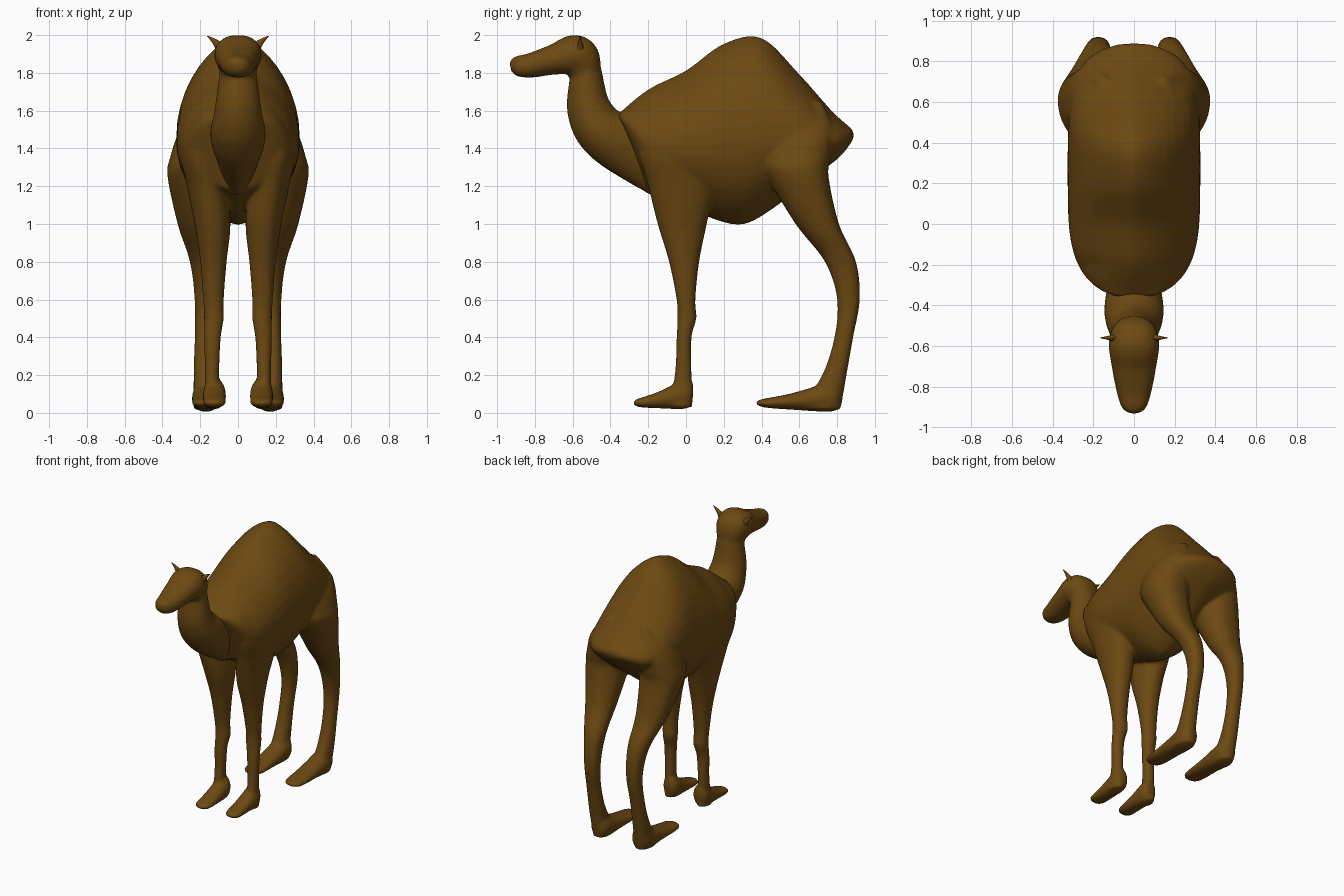
import bpy
import bmesh
import math
from mathutils import Vector

cube = bpy.data.objects.get("Cube")
if cube:
    bpy.data.objects.remove(cube)

# One coat colour for the whole animal
coat = bpy.data.materials.new("brown_coat")
coat.use_nodes = True
colour = (.15, .066, .006, 1)
coat.diffuse_color = colour
coat.node_tree.nodes["Principled BSDF"].inputs["Base Color"].default_value = colour


def spline(rows, steps=8):
    """Smooth a list of stations with a Catmull-Rom curve."""
    rows = [Vector(row) for row in rows]
    last = len(rows) - 1
    result = []
    for i in range(last):
        before, start = rows[max(i - 1, 0)], rows[i]
        end, after = rows[i + 1], rows[min(i + 2, last)]
        leaving, arriving = (end - before) / 2, (after - start) / 2
        for k in range(steps):
            t = k / steps
            blend = t * t * (3 - 2 * t)
            result.append(start.lerp(end, blend)
                          + leaving * (t * (1 - t) ** 2)
                          - arriving * (t * t * (1 - t)))
    return result + [rows[last]]


def fractions(count):
    """Numbers from zero to one, packed closer toward both ends."""
    return [(1 - math.cos(math.pi * k / count)) / 2 for k in range(count + 1)]


def loft(name, stations, middle=.5, power=1, side=1, sides=40):
    """Skin rings given as two opposite (y, z) edges and an inner and outer x."""
    bm = bmesh.new()
    rings = []
    for upper, lower, inner, outer in stations:
        top, bottom = Vector((0, *upper)), Vector((0, *lower))
        centre = bottom.lerp(top, middle)
        ring = []
        for k in range(sides):
            angle = math.tau * k / sides
            along, across = math.cos(angle), math.sin(angle)
            across = math.copysign(abs(across) ** power, across)
            reach = top - centre if along > 0 else centre - bottom
            point = centre + reach * along
            point.x = side * ((inner + outer) / 2 + across * (outer - inner) / 2)
            ring.append(bm.verts.new(point))
        rings.append(ring)
    for low, high in zip(rings, rings[1:]):
        for k in range(sides):
            following = (k + 1) % sides
            bm.faces.new((low[k], low[following], high[following], high[k]))
    bm.faces.new(rings[0])
    bm.faces.new(rings[-1])
    bmesh.ops.recalc_face_normals(bm, faces=bm.faces)
    mesh = bpy.data.meshes.new(name)
    bm.to_mesh(mesh)
    bm.free()
    mesh.materials.append(coat)
    mesh.shade_smooth()
    part = bpy.data.objects.new(name, mesh)
    bpy.context.collection.objects.link(part)
    return part


def fuse(name, parts):
    """Join overlapping parts into one skin with softened seams."""
    whole = parts[0]
    with bpy.context.temp_override(active_object=whole, object=whole,
                                   selected_objects=parts,
                                   selected_editable_objects=parts):
        bpy.ops.object.join()
    whole.name = name
    skin = whole.modifiers.new("skin", "REMESH")
    skin.mode = "VOXEL"
    skin.voxel_size = .011
    skin.use_smooth_shade = True
    soften = whole.modifiers.new("soften", "SMOOTH")
    soften.factor = .5
    soften.iterations = 8


def build_body(back_line):
    """Barrel under a humped back line; width and belly follow simple curves."""
    stations = []
    for y, top in spline(back_line):
        width = .32 * math.sqrt(max(0, 1 - abs((y - .27) / .64) ** 4)) + .005
        from_belly = y - .28
        slope = .8 if from_belly > 0 else .45
        belly = 1 + slope * (math.hypot(from_belly, .1) - .1)
        # The chest slants up to the neck, the rump rounds off
        belly = max(belly, 1.17 + 2.5 * (-.2 - y))
        rump = math.sqrt(max(0, 1 - max(0, (y - .8) / .09) ** 2)) + .01
        top = 1.47 + (top - 1.47) * rump
        belly = 1.47 + (belly - 1.47) * rump
        width *= math.sqrt(rump)
        stations.append(((y, top), (y, belly), -width, width))
    return loft("body_and_hump", stations, middle=.45, power=1.35)


def build_tube(name, path, power):
    """Tube whose rings stand square to the path of (y, z, depth, half width)."""
    rows = spline(path)
    stations = []
    for i, (y, z, depth, width) in enumerate(rows):
        ahead = rows[min(i + 1, len(rows) - 1)].xy - rows[max(i - 1, 0)].xy
        across = Vector((ahead.y, -ahead.x)).normalized() * depth
        centre = Vector((y, z))
        stations.append((centre + across, centre - across, -width, width))
    return loft(name, stations, power=power)


def build_leg(name, rows, middle, side):
    """Column of flat rings: height, front y, back y, inner x, outer x."""
    stations = [((front, z), (back, z), inner, outer)
                for z, front, back, inner, outer in spline(rows)]
    return loft(name, stations, middle=middle, power=.9, side=side)


def build_foot(name, toe, heel, x, half_width, floor, side):
    """Rounded pad that rises from the toe into the ankle."""
    stations = []
    for t in fractions(20):
        y = toe + (heel - toe) * t
        taper = math.sqrt(max(0, 1 - abs(2 * t - 1) ** 8)) + .02
        sole = floor + (.03 - floor) * (1 - t)
        half_height = .023 + .075 * t ** 1.5
        middle = sole + half_height
        half_height *= taper
        width = half_width * taper
        stations.append(((y, middle + half_height), (y, middle - half_height),
                         x - width, x + width))
    return loft(name, stations, power=.9, side=side)


def build_ear(name, side):
    """Flattened leaf sweeping up and outward to a point."""
    stations = []
    for t in fractions(10):
        z = 1.91 + .086 * t
        thick = .022 * (1 - t) + .003
        stations.append(((-.56 + thick, z), (-.56 - thick, z),
                         .07 + .09 * t ** 3, .115 + .05 * t ** 1.5))
    loft(name, stations, side=side, sides=16)


neck = build_tube("neck", [
    (-.1, 1.35, .22, .09),
    (-.4, 1.46, .15, .145),
    (-.51, 1.6, .12, .125),
    (-.53, 1.8, .085, .098),
    (-.55, 1.86, .085, .1),
], power=1.1)
head = build_tube("head", [
    (-.53, 1.8, .085, .095),
    (-.58, 1.89, .11, .125),
    (-.7, 1.87, .08, .11),
    (-.82, 1.84, .065, .087),
    (-.9, 1.835, .052, .062),
    (-.93, 1.83, .025, .025),
], power=.8)
fuse("neck_and_head", [neck, head])

front_leg = [
    (1.6, -.2, 0, .14, .2),
    (1.4, -.25, .12, .09, .3),
    (1.2, -.2, .15, .06, .27),
    (1, -.15, .11, .04, .23),
    (.8, -.09, .07, .06, .2),
    (.6, -.05, .05, .075, .185),
    (.5, -.045, .055, .075, .18),
    (.4, -.05, .03, .09, .18),
    (.2, -.06, .03, .1, .175),
    (.03, -.1, .035, .09, .18),
]
hind_leg = [
    (1.65, .5, .72, .1, .18),
    (1.5, .42, .78, .08, .305),
    (1.35, .4, .765, .07, .36),
    (1.25, .43, .755, .075, .373),
    (1, .58, .81, .1, .32),
    (.8, .735, .9, .11, .255),
    (.6, .8, .92, .12, .23),
    (.4, .785, .885, .13, .23),
    (.2, .72, .85, .125, .235),
    (.02, .6, .82, .11, .235),
]

torso = [build_body([(-.36, 1.58), (-.2, 1.71), (0, 1.81), (.2, 1.95),
                     (.4, 1.98), (.6, 1.79), (.8, 1.57), (.89, 1.53)])]
for label, side in (("left", 1), ("right", -1)):
    torso += [
        build_leg("front_leg", front_leg, .5, side),
        build_leg("hind_leg", hind_leg, .42, side),
        build_foot("front_foot", -.28, .04, .125, .06, .018, side),
        build_foot("hind_foot", .37, .83, .17, .072, 0, side),
    ]
    build_ear(f"{label}_ear", side)
fuse("body_and_legs", torso)
